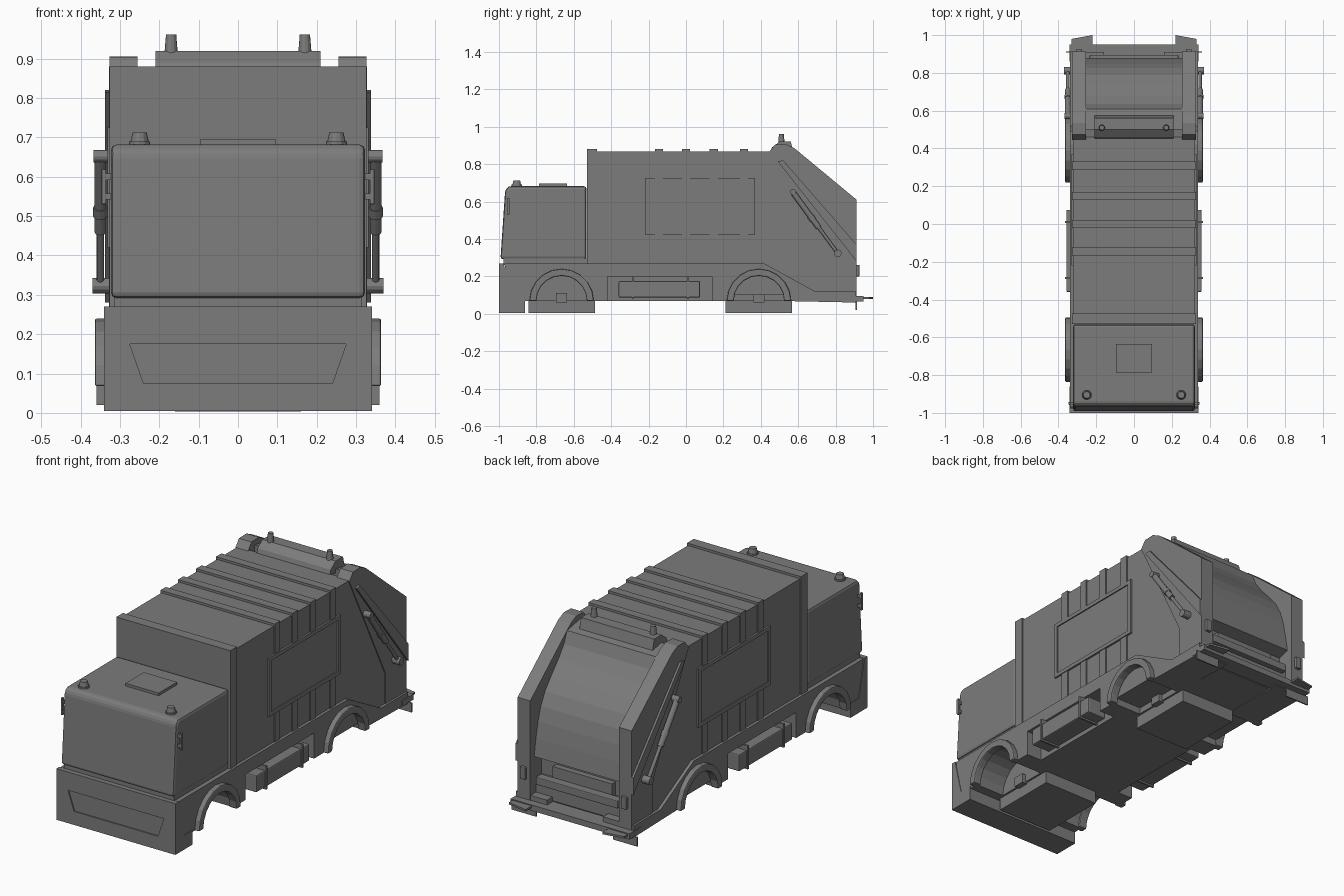
import bpy, bmesh, math
from mathutils import Vector

old = bpy.data.objects.get("Cube")
if old:
    bpy.data.objects.remove(old, do_unlink=True)

GREY = (0.2, 0.2, 0.2, 1)
mat = bpy.data.materials.new("plain grey")
mat.use_nodes = True
mat.diffuse_color = GREY
mat.node_tree.nodes["Principled BSDF"].inputs["Base Color"].default_value = GREY


def finish(name, bm, both=False, bevel=0):
    """Turn a bmesh into an object, optionally bevelled and mirrored across x."""
    bmesh.ops.recalc_face_normals(bm, faces=bm.faces)
    mesh = bpy.data.meshes.new(name)
    bm.to_mesh(mesh)
    bm.free()
    mesh.materials.append(mat)
    ob = bpy.data.objects.new(name, mesh)
    bpy.context.collection.objects.link(ob)
    if bevel:
        mod = ob.modifiers.new("bevel", "BEVEL")
        mod.width, mod.segments = bevel, 2
        mod.limit_method = "ANGLE"
    if both:
        ob.modifiers.new("mirror", "MIRROR").use_mirror_merge = False
    return ob


def prism(name, pts, x0, x1, both=False, bevel=0):
    """Extrude a side outline of (y, z) points from x0 to x1."""
    bm = bmesh.new()
    face = bm.faces.new([bm.verts.new((x0, y, z)) for y, z in pts])
    ext = bmesh.ops.extrude_face_region(bm, geom=[face])
    verts = [v for v in ext["geom"] if isinstance(v, bmesh.types.BMVert)]
    bmesh.ops.translate(bm, verts=verts, vec=(x1 - x0, 0, 0))
    return finish(name, bm, both, bevel)


def box(name, x, y, z, both=False, bevel=0):
    pts = [(y[0], z[0]), (y[1], z[0]), (y[1], z[1]), (y[0], z[1])]
    return prism(name, pts, x[0], x[1], both, bevel)


def rod(name, a, b, r, r2=None, sides=12, both=True):
    """Cylinder or cone from point a to point b."""
    a, b = Vector(a), Vector(b)
    bm = bmesh.new()
    bmesh.ops.create_cone(bm, cap_ends=True, segments=sides, radius1=r,
                          radius2=r if r2 is None else r2, depth=(b - a).length)
    bm.transform((b - a).to_track_quat("Z", "Y").to_matrix().to_4x4())
    bmesh.ops.translate(bm, verts=bm.verts, vec=(a + b) / 2)
    return finish(name, bm, both)


def arc(cy, r, n=10):
    """Half circle over a wheel, from front to back."""
    return [(cy - r * math.cos(math.pi * i / n), FLOOR + r * math.sin(math.pi * i / n))
            for i in range(n + 1)]


def cut(ob, cutter):
    mod = ob.modifiers.new("cut", "BOOLEAN")
    mod.operation, mod.object, mod.solver = "DIFFERENCE", cutter, "EXACT"
    cutter.hide_render = True
    cutter.hide_viewport = True


FLOOR = 0.068
WHEELS = {"front": -0.665, "rear": 0.39}

# Chassis: central core, skirts with wheel openings and a tool box recess
box("chassis_core", (-0.17, 0.17), (-0.95, 0.85), (FLOOR, 0.27))
box("recess_back", (0.16, 0.25), (-0.44, 0.16), (FLOOR, 0.26), True)
under = [(-0.95, FLOOR)] + arc(WHEELS["front"], 0.145)
under += [(-0.42, FLOOR), (-0.42, 0.2), (0.14, 0.2), (0.14, FLOOR)]
under += arc(WHEELS["rear"], 0.145)
skirt = under + [(0.91, 0.06), (0.91, 0.12), (0.69, 0.12), (0.42, 0.268), (-0.97, 0.268)]
prism("skirt", skirt, 0.16, 0.338, True)

for end, cy in WHEELS.items():
    outer, inner = arc(cy, 0.172), arc(cy, 0.135)
    prism(end + "_arch", outer + inner[::-1], 0.32, 0.364, True, 0.006)
    box(end + "_axle_block", (-0.16, 0.16), (cy - 0.178, cy + 0.178), (0.003, 0.09))
    box(end + "_axle_stub", (0.16, 0.19), (cy - 0.03, cy + 0.03), (0.06, 0.11), True)

# Bumper with a sunken grille panel
bumper = prism("front_bumper", [(-1, 0.005), (-0.86, 0.005), (-0.86, 0.08), (-0.93, 0.08),
               (-0.975, 0.27), (-1, 0.27)], -0.341, 0.341)
bm = bmesh.new()
trapezoid = [(-0.275, 0.175), (0.275, 0.175), (0.24, 0.075), (-0.24, 0.075)]
face = bm.faces.new([bm.verts.new((x, -1.02, z)) for x, z in trapezoid])
ext = bmesh.ops.extrude_face_region(bm, geom=[face])
bmesh.ops.translate(bm, vec=(0, 0.026, 0),
                    verts=[v for v in ext["geom"] if isinstance(v, bmesh.types.BMVert)])
cut(bumper, finish("grille_cutter", bm))

# Cab
box("cab_neck", (-0.315, 0.315), (-0.975, -0.53), (0.26, 0.3))
prism("cab", [(-0.992, 0.292), (-0.967, 0.66), (-0.95, 0.682), (-0.532, 0.682),
      (-0.532, 0.292)], -0.323, 0.323, bevel=0.014)
box("roof_hatch", (-0.095, 0.095), (-0.785, -0.635), (0.67, 0.696))
rod("cab_beacon_base", (0.25, -0.905, 0.67), (0.25, -0.905, 0.69), 0.027)
rod("cab_beacon", (0.25, -0.905, 0.68), (0.25, -0.905, 0.713), 0.025, 0.018)
box("door_handle", (0.335, 0.347), (-0.957, -0.943), (0.53, 0.62), True, 0.003)
for z in (0.55, 0.6):
    box("handle_mount", (0.31, 0.345), (-0.955, -0.945), (z - 0.008, z + 0.008), True)

# Refuse body with front frame, ribs and side panel
prism("refuse_body", [(-0.51, 0.2), (-0.51, 0.868), (0.46, 0.868), (0.74, 0.28),
      (0.74, 0.1), (0.2, 0.1), (0.2, 0.25), (-0.4, 0.25)], -0.322, 0.322)
box("body_front_frame", (-0.327, 0.327), (-0.53, -0.475), (0.262, 0.88))
for y in (-0.145, 0, 0.148, 0.31):
    box("roof_rib", (-0.328, 0.328), (y - 0.022, y + 0.022), (0.8, 0.88))
    box("side_rib_top", (0.31, 0.328), (y - 0.022, y + 0.022), (0.725, 0.86), True)
    box("side_rib_bottom", (0.31, 0.328), (y - 0.022, y + 0.022), (0.268, 0.42), True)
panel = box("side_panel", (0.31, 0.332), (-0.22, 0.37), (0.42, 0.725), True)
recess = box("panel_cutter", (0.326, 0.35), (-0.2, 0.347), (0.44, 0.705))
cut(panel, recess)
panel.modifiers.move(1, 0)

# Tailgate cheeks and raised diagonal strips
prism("tailgate_cheek", [(0.445, 0.866), (0.475, 0.904), (0.535, 0.906), (0.58, 0.885),
      (0.912, 0.61), (0.912, 0.08), (0.74, 0.1), (0.74, 0.28)], 0.255, 0.327, True)
prism("cheek_strip", [(0.49, 0.815), (0.52, 0.82), (0.912, 0.37), (0.912, 0.28)],
      0.32, 0.338, True)

# Curved rear shield and sill between the cheeks
shield = prism("rear_shield", [(0.5, 0.88), (0.61, 0.86), (0.635, 0.8), (0.68, 0.74),
               (0.74, 0.675), (0.79, 0.615), (0.825, 0.55), (0.848, 0.48), (0.865, 0.4),
               (0.88, 0.31), (0.82, 0.29), (0.82, 0.1), (0.5, 0.1)], -0.26, 0.26)
box("sill_step", (-0.255, 0.255), (0.8, 0.865), (0.1, 0.2))
box("sill_bar", (-0.235, 0.235), (0.85, 0.895), (0.175, 0.215), bevel=0.004)
box("tail_light", (0.275, 0.305), (0.9, 0.927), (0.2, 0.262), True, 0.003)

# Top beam with beacons
prism("top_beam", [(0.45, 0.86), (0.46, 0.89), (0.5, 0.92), (0.56, 0.92), (0.575, 0.86)],
      -0.21, 0.21)
rod("rear_beacon", (0.17, 0.51, 0.9), (0.17, 0.51, 0.962), 0.018, 0.013)

# Hydraulic rams on the tailgate
X = 0.35
rod("ram_barrel", (X, 0.575, 0.645), (X, 0.71, 0.46), 0.015)
rod("ram_collar", (X, 0.665, 0.522), (X, 0.68, 0.5), 0.018)
rod("ram_rod", (X, 0.7, 0.475), (X, 0.81, 0.325), 0.009)
rod("ram_top_pin", (0.31, 0.572, 0.652), (0.367, 0.572, 0.652), 0.016)
rod("ram_bottom_pin", (0.31, 0.812, 0.323), (0.37, 0.812, 0.323), 0.02)

# Tool box hung in the skirt recess
box("tool_box", (0.25, 0.358), (-0.36, 0.075), (0.087, 0.175), True, 0.006)
for y in (-0.285, 0.01):
    box("tool_box_strap", (0.25, 0.364), (y - 0.005, y + 0.005), (0.078, 0.2), True)

# Rear bumper, steps and flaps
box("rear_bumper", (-0.341, 0.341), (0.86, 0.95), (0.065, 0.095))
bm = bmesh.new()
outline = [(0.22, 0.94), (0.33, 0.94), (0.33, 0.98), (0.22, 1)]
face = bm.faces.new([bm.verts.new((x, y, 0.08)) for x, y in outline])
ext = bmesh.ops.extrude_face_region(bm, geom=[face])
bmesh.ops.translate(bm, vec=(0, 0, 0.01),
                    verts=[v for v in ext["geom"] if isinstance(v, bmesh.types.BMVert)])
finish("rear_step", bm, True)
box("rear_flap", (0.22, 0.36), (0.907, 0.914), (0.02, 0.068), True)
